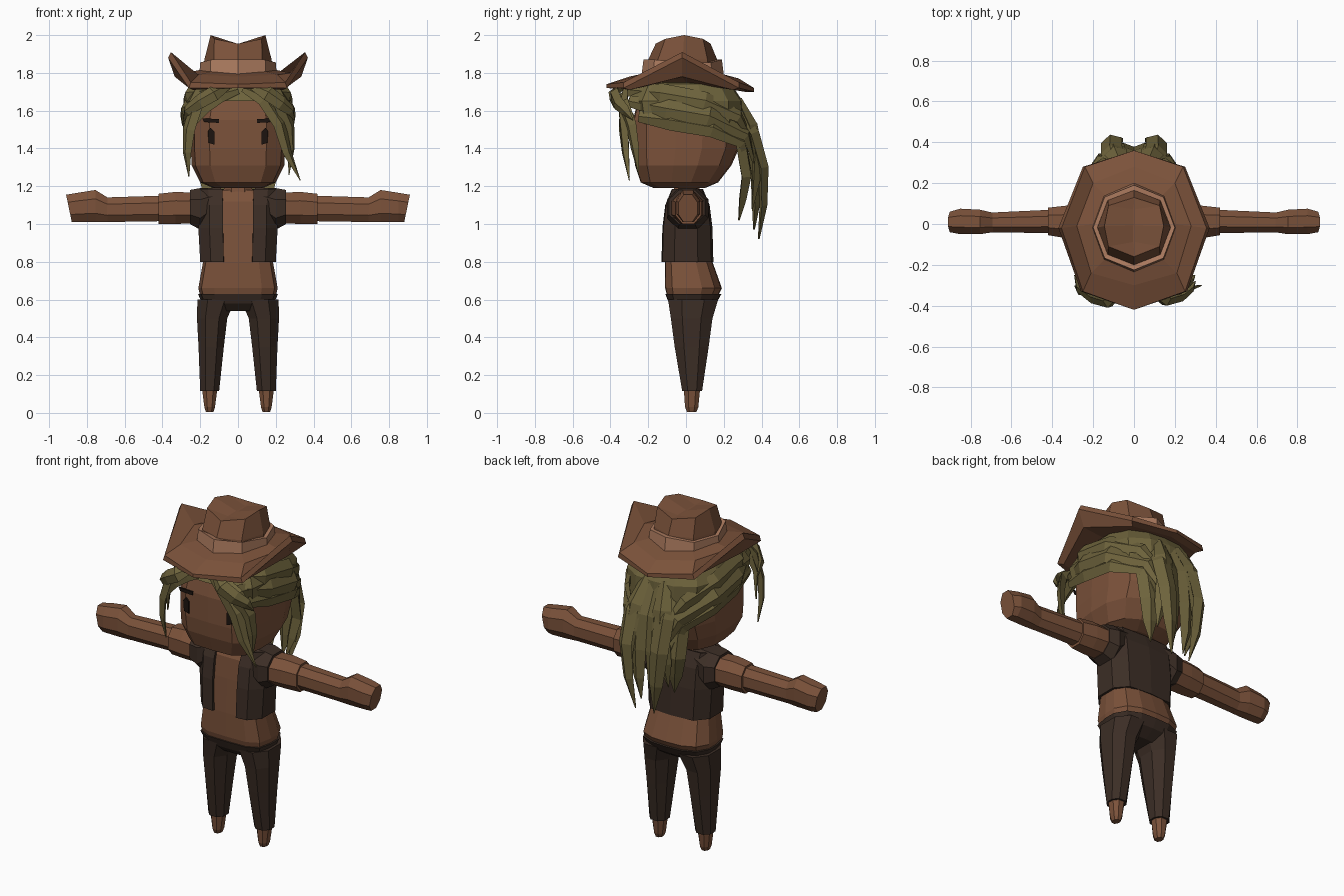
import bpy
import bmesh
from mathutils import Vector

if "Cube" in bpy.data.objects:
    bpy.data.objects.remove(bpy.data.objects["Cube"], do_unlink=True)


def make_material(name, r, g, b):
    mat = bpy.data.materials.new(name)
    mat.use_nodes = True
    mat.diffuse_color = (r, g, b, 1)
    mat.node_tree.nodes["Principled BSDF"].inputs["Base Color"].default_value = (r, g, b, 1)
    return mat


BROWN = make_material("warm brown", .2, .085, .043)
DARK = make_material("dark brown cloth", .045, .027, .019)
OLIVE = make_material("olive hair", .155, .125, .045)
TAN = make_material("light tan band", .42, .2, .115)
INK = make_material("eye ink", .012, .007, .005)


def loft(name, rings, material, closed=True, cap_start=True, cap_end=True):
    """Bridge a list of equally long point rings into one flat-shaded mesh."""
    bm = bmesh.new()
    rows = [[bm.verts.new(p) for p in ring] for ring in rings]
    count = len(rows[0])
    for low, high in zip(rows, rows[1:]):
        for i in range(count if closed else count - 1):
            j = (i + 1) % count
            bm.faces.new((low[i], low[j], high[j], high[i]))
    if cap_start:
        bm.faces.new(rows[0])
    if cap_end:
        bm.faces.new(rows[-1])
    bmesh.ops.recalc_face_normals(bm, faces=bm.faces)
    mesh = bpy.data.meshes.new(name)
    bm.to_mesh(mesh)
    bm.free()
    mesh.materials.append(material)
    obj = bpy.data.objects.new(name, mesh)
    bpy.context.collection.objects.link(obj)
    return obj


def mirrored(half):
    """Complete a right-hand half outline, running front to back, with its mirror."""
    other = [(-p[0], *p[1:]) for p in reversed(half) if abs(p[0]) > .001]
    return list(half) + other


BOXY = mirrored([(0, -1), (.6, -.98), (.92, -.75), (1, -.2), (1, .3), (.82, .75), (.45, .97), (0, 1)])
OCTAGON = mirrored([(.45, -1), (1, -.45), (1, .45), (.45, 1)])


def level(z, rx, front, back, outline=BOXY, cx=0):
    """Horizontal ring at height z."""
    mid, half = (front + back) / 2, (back - front) / 2
    return [Vector((cx + rx * x, mid + half * y, z)) for x, y in outline]


def upright(x, front, back, low, high, side, lean=0):
    """Vertical ring across an arm at distance x."""
    points = []
    for u, v in OCTAGON:
        y = (front + back) / 2 + u * (back - front) / 2
        z = (low + high) / 2 + v * (high - low) / 2
        points.append(Vector((side * (x + lean * v), y, z)))
    return points


# Head and neck
loft("head", [level(1.19, .13, -.17, .10), level(1.22, .2, -.24, .17),
              level(1.31, .245, -.27, .24), level(1.4, .25, -.28, .28),
              level(1.55, .25, -.28, .29), level(1.68, .22, -.25, .25),
              level(1.76, .12, -.15, .15)], BROWN)
loft("neck", [level(1.12, .09, -.07, .08, OCTAGON), level(1.21, .07, -.06, .07, OCTAGON)], BROWN)


# Eyes and brows as thin plates
def plate(name, corners):
    loft(name, [[(x, y, z) for x, z in corners] for y in (-.284, -.275)], INK)


for side, label in ((1, "left"), (-1, "right")):
    plate(label + "_eye", [(side * x, z) for x, z in
                           ((.125, 1.42), (.155, 1.43), (.16, 1.49), (.145, 1.51), (.125, 1.49))])
    plate(label + "_brow", [(side * x, z) for x, z in
                            ((.1, 1.535), (.18, 1.54), (.19, 1.56), (.1, 1.555))])

# Shirt
loft("shirt", [level(.62, .2, -.1, .17), level(.66, .21, -.11, .19),
               level(.8, .185, -.11, .14), level(1, .18, -.1, .12),
               level(1.12, .18, -.09, .1), level(1.18, .11, -.06, .08)], BROWN)

# Open vest shell and its shoulder caps
half_vest = [(.38, -1), (.72, -.96), (1, -.5), (1, .4), (.7, .92), (0, 1)]
OPEN = half_vest + [(-x, y) for x, y in reversed(half_vest[:-1])]
vest = loft("vest", [level(.8, .2, -.13, .145, OPEN), level(.98, .21, -.125, .14, OPEN),
                     level(1.1, .21, -.11, .125, OPEN), level(1.185, .22, -.075, .09, OPEN)],
            DARK, closed=False, cap_start=False, cap_end=False)
thick = vest.modifiers.new("thickness", "SOLIDIFY")
thick.thickness = .015

for side, label in ((1, "left"), (-1, "right")):
    loft(label + "_vest_shoulder", [upright(.09, -.08, .09, 1.08, 1.19, side),
                                    upright(.2, -.1, .12, .97, 1.19, side),
                                    upright(.255, -.09, .1, 1, 1.18, side)], DARK)
    # Arm: sleeve, forearm and fist
    loft(label + "_sleeve", [upright(.22, -.08, .095, 1.005, 1.165, side),
                             upright(.33, -.07, .09, 1, 1.17, side),
                             upright(.42, -.055, .08, 1, 1.16, side)], BROWN)
    loft(label + "_forearm", [upright(.4, -.045, .07, 1.015, 1.15, side),
                              upright(.72, -.04, .055, 1.01, 1.14, side)], BROWN)
    loft(label + "_fist", [upright(.69, -.04, .055, 1.01, 1.14, side),
                           upright(.755, -.05, .07, 1.01, 1.18, side),
                           upright(.85, -.05, .075, 1.01, 1.165, side),
                           upright(.895, -.04, .06, 1.01, 1.155, side, lean=.015)], BROWN)
    # Trouser leg and foot
    loft(label + "_leg", [level(.115, .05, -.02, .085, OCTAGON, side * .15),
                          level(.35, .067, -.06, .12, OCTAGON, side * .142),
                          level(.5, .08, -.08, .14, OCTAGON, side * .137),
                          level(.6, .1, -.095, .17, OCTAGON, side * .115)], DARK)
    loft(label + "_foot", [level(.005, .02, .005, .055, OCTAGON, side * .15),
                           level(.03, .028, -.005, .065, OCTAGON, side * .15),
                           level(.13, .041, -.012, .075, OCTAGON, side * .15)], BROWN)

# Seat of the trousers
loft("trouser_seat", [level(.54, .1, -.05, .1), level(.58, .19, -.09, .16),
                      level(.63, .212, -.11, .188)], DARK)

# Hat brim: underside, rim, then upper side
brim_halves = [
    [(0, -.2, 1.74), (.15, -.16, 1.74), (.2, 0, 1.75), (.15, .13, 1.74), (0, .17, 1.74)],
    [(0, -.36, 1.72), (.24, -.3, 1.71), (.335, -.02, 1.78), (.22, .25, 1.71), (0, .31, 1.7)],
    [(0, -.42, 1.72), (.26, -.33, 1.72), (.37, -.02, 1.88), (.25, .28, 1.72), (0, .36, 1.7)],
    [(0, -.42, 1.74), (.25, -.33, 1.75), (.355, -.02, 1.91), (.24, .28, 1.75), (0, .36, 1.72)],
    [(0, -.3, 1.78), (.21, -.24, 1.79), (.28, -.01, 1.8), (.2, .2, 1.79), (0, .28, 1.77)],
    [(0, -.21, 1.8), (.13, -.16, 1.81), (.18, 0, 1.82), (.13, .13, 1.81), (0, .17, 1.8)],
]
loft("hat_brim", [mirrored(h) for h in brim_halves], BROWN, cap_start=False, cap_end=False)

# Hat crown with a creased top
crown_plan = mirrored([(0, -1), (.72, -.72), (1, 0), (.72, .72), (0, 1)])
crown_top = mirrored([(0, -.16, 1.955), (.125, -.11, 1.98), (.145, -.01, 2), (.125, .09, 1.98), (0, .13, 1.955)])
crown_dip = [(x * .04, y * .8, 1.955) for x, y, z in crown_top]
loft("hat_crown", [level(1.79, .185, -.205, .175, crown_plan),
                   level(1.87, .178, -.2, .165, crown_plan), crown_top, crown_dip], BROWN, cap_start=False)
band = [level(1.79, .205, -.235, .2, crown_plan), level(1.865, .2, -.225, .19, crown_plan),
        level(1.865, .17, -.19, .155, crown_plan)]
for ring in band[1:]:
    for p in ring:
        p.z += .015 * (abs(p.y) > .15) - .01
loft("hat_band", band, TAN, cap_start=False, cap_end=False)

# Hair cap with a hairline that dips from brow to nape
hairline = level(1.5, .27, -.295, .31)
for p in hairline:
    p.z = 1.65 if p.y < -.26 else 1.56 if p.y < -.15 else 1.51 - .2 * max(p.y, 0)
loft("hair_cap", [hairline, level(1.65, .28, -.31, .3), level(1.74, .23, -.26, .24),
                  level(1.78, .1, -.12, .12)], OLIVE, cap_start=False)


def lock(name, path, width, thickness=.022, side=1):
    """Tapered diamond-section strand that lies flat against the head."""
    pts = [Vector((side * x, y, z)) for x, y, z in path]
    taper = (.55, 1, .95, .7, .05)
    rings = []
    for i, p in enumerate(pts):
        along = (pts[min(i + 1, len(pts) - 1)] - pts[max(i - 1, 0)]).normalized()
        out = Vector((p.x, p.y, .4 * (p.z - 1.5) if p.z > 1.5 else 0))
        out = (out - along * out.dot(along)).normalized()
        across = along.cross(out) * width * taper[i]
        out *= thickness * max(taper[i], .15)
        rings.append([p + across, p + out, p - across, p - out])
    loft(name, rings, OLIVE)


# Hair swept back along the sides, and the twin tail at the back
swept = [
    [(.12, -.32, 1.71), (.26, -.13, 1.69), (.27, .1, 1.65), (.19, .28, 1.57), (.08, .37, 1.4)],
    [(.2, -.3, 1.65), (.28, -.1, 1.61), (.285, .12, 1.57), (.17, .32, 1.47), (.08, .38, 1.25)],
    [(.24, -.25, 1.57), (.27, -.08, 1.55), (.27, .14, 1.51), (.18, .3, 1.43), (.1, .36, 1.2)],
]
tail = [
    [(.09, .26, 1.62), (.11, .36, 1.48), (.11, .41, 1.3), (.09, .41, 1.1), (.06, .385, .92)],
    [(.03, .28, 1.64), (.05, .35, 1.47), (.05, .37, 1.27), (.05, .37, 1.1), (.04, .36, .97)],
    [(.13, .22, 1.58), (.16, .29, 1.43), (.16, .32, 1.25), (.14, .3, 1.13), (.12, .28, 1.02)],
    [(.06, .28, 1.66), (.09, .35, 1.52), (.1, .38, 1.38), (.12, .37, 1.22), (.13, .35, 1.08)],
]
for side, label in ((1, "left"), (-1, "right")):
    for i, path in enumerate(swept):
        lock(f"{label}_swept_lock_{i}", path, .055, side=side)
    for i, path in enumerate(tail):
        lock(f"{label}_tail_lock_{i}", path, .055, .03, side)

# Fringe and temple locks, longer on the left
left_fringe = [
    [(.03, -.31, 1.72), (.14, -.34, 1.66), (.22, -.33, 1.53), (.26, -.32, 1.38), (.33, -.3, 1.23)],
    [(.1, -.32, 1.72), (.22, -.33, 1.64), (.27, -.29, 1.52), (.28, -.27, 1.4), (.27, -.25, 1.26)],
    [(.08, -.33, 1.73), (.16, -.38, 1.69), (.23, -.36, 1.64), (.28, -.32, 1.6), (.3, -.28, 1.55)],
]
right_fringe = [
    [(.1, -.32, 1.72), (.22, -.33, 1.63), (.26, -.33, 1.5), (.27, -.32, 1.38), (.26, -.3, 1.25)],
    [(0, -.31, 1.71), (.1, -.33, 1.68), (.18, -.33, 1.62), (.24, -.31, 1.54), (.27, -.27, 1.4)],
    [(.06, -.33, 1.73), (.13, -.39, 1.69), (.2, -.37, 1.65), (.27, -.32, 1.6), (.29, -.25, 1.54)],
]
for side, label, paths in ((1, "left", left_fringe), (-1, "right", right_fringe)):
    for i, path in enumerate(paths):
        lock(f"{label}_fringe_lock_{i}", path, .042, side=side)
